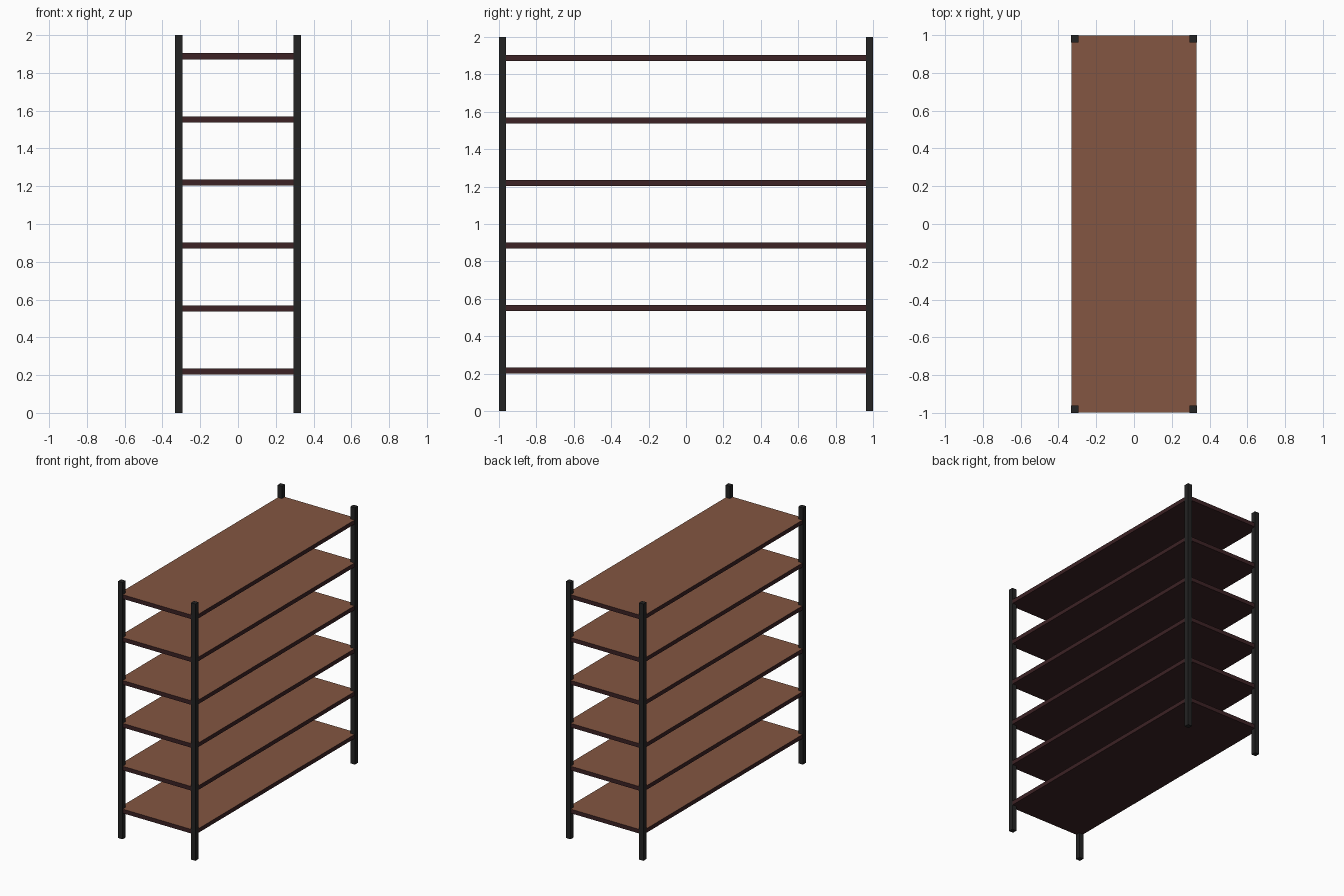
import bpy, bmesh
from mathutils import Matrix

if "Cube" in bpy.data.objects:
    bpy.data.objects.remove(bpy.data.objects["Cube"])

def material(name, rgb):
    m = bpy.data.materials.new(name)
    m.diffuse_color = (*rgb, 1)
    m.use_nodes = True
    m.node_tree.nodes["Principled BSDF"].inputs["Base Color"].default_value = m.diffuse_color
    return m

wood = material("brown wood", (0.23, 0.094, 0.054))
edge = material("dark red-brown edge", (0.045, 0.016, 0.018))
metal = material("black metal", (0.017, 0.017, 0.017))

def box(name, center, size, mats):
    me = bpy.data.meshes.new(name)
    bm = bmesh.new()
    bmesh.ops.create_cube(bm, size=1, matrix=Matrix.LocRotScale(center, None, size))
    bm.normal_update()
    for f in bm.faces:  # upward faces take the last material
        f.material_index = len(mats) - 1 if f.normal.z > 0.5 else 0
    bm.to_mesh(me)
    bm.free()
    for m in mats:
        me.materials.append(m)
    ob = bpy.data.objects.new(name, me)
    bpy.context.collection.objects.link(ob)

# corner posts
P = 0.038
for sx, nx in ((-1, "left"), (1, "right")):
    for sy, ny in ((-1, "front"), (1, "back")):
        box(f"{ny}_{nx}_post", (sx * (0.333 - P / 2), sy * (1 - P / 2), 1), (P, P, 2), [metal])

# shelves: brown top, dark edges and underside
for i in range(6):
    box(f"shelf_{i + 1}", (0, 0, 0.218 + i * 0.334), (0.66, 1.994, 0.032), [edge, wood])
